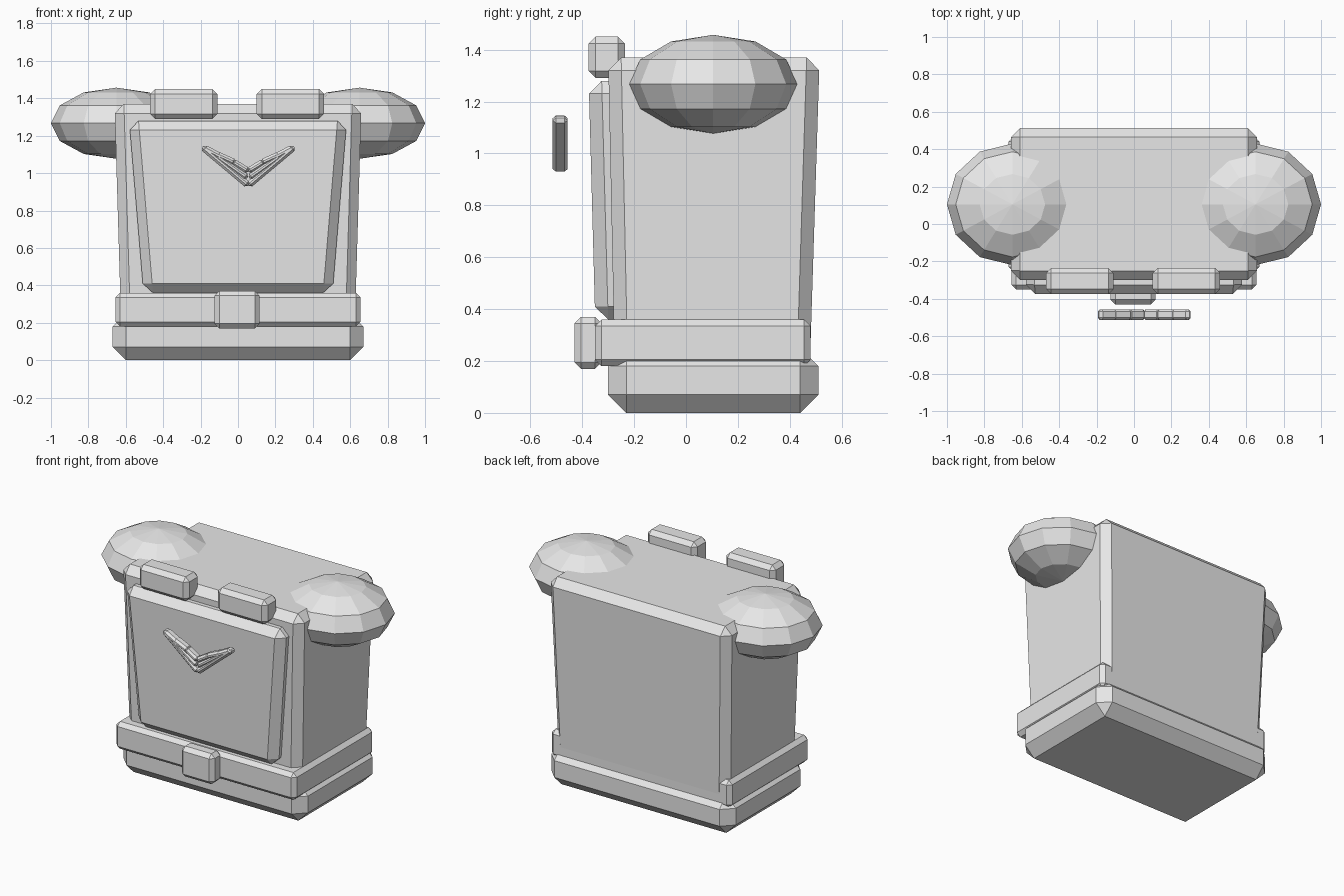
import bpy, bmesh, math
from mathutils import Vector

cube = bpy.data.objects.get("Cube")
if cube:
    bpy.data.objects.remove(cube, do_unlink=True)

grey = bpy.data.materials.new("light grey")
grey.use_nodes = True
grey.diffuse_color = (0.8, 0.8, 0.8, 1)
grey.node_tree.nodes["Principled BSDF"].inputs["Base Color"].default_value = (0.8, 0.8, 0.8, 1)


def finish(name, bm):
    bmesh.ops.recalc_face_normals(bm, faces=bm.faces)
    mesh = bpy.data.meshes.new(name)
    bm.to_mesh(mesh)
    bm.free()
    mesh.materials.append(grey)
    obj = bpy.data.objects.new(name, mesh)
    bpy.context.collection.objects.link(obj)
    return obj


def block(name, z0, z1, low, high, bevel):
    """Chamfered block between two rectangles (x0, x1, y0, y1)."""
    bm = bmesh.new()
    rings = []
    for z, (x0, x1, y0, y1) in ((z0, low), (z1, high)):
        rings.append([bm.verts.new((x, y, z)) for x, y in
                      ((x0, y0), (x1, y0), (x1, y1), (x0, y1))])
    a, b = rings
    bm.faces.new(a)
    bm.faces.new(b)
    for i in range(4):
        j = (i + 1) % 4
        bm.faces.new((a[i], a[j], b[j], b[i]))
    bmesh.ops.recalc_face_normals(bm, faces=bm.faces)
    bmesh.ops.bevel(bm, geom=bm.edges[:], offset=bevel, segments=1,
                    profile=0.5, affect='EDGES', clamp_overlap=True)
    return finish(name, bm)


def straight(name, z0, z1, rect, bevel):
    return block(name, z0, z1, rect, rect, bevel)


def bar(name, start, end, width, depth, y):
    """Chamfered bar lying in the front plane."""
    p, q = Vector((start[0], y, start[1])), Vector((end[0], y, end[1]))
    d = q - p
    h = d.length / 2
    obj = straight(name, -width / 2, width / 2,
                   (-h, h, -depth / 2, depth / 2), 0.013)
    obj.location = (p + q) / 2
    obj.rotation_euler = (0, -math.atan2(d.z, d.x), 0)


# Torso, chest plate and waist
block("body", 0.2, 1.37, (-0.625, 0.625, -0.275, 0.478),
      (-0.66, 0.66, -0.30, 0.515), 0.05)
block("chest_plate", 0.36, 1.28, (-0.505, 0.505, -0.35, -0.21),
      (-0.582, 0.582, -0.375, -0.235), 0.05)
straight("base", 0, 0.25, (-0.67, 0.67, -0.30, 0.51), 0.07)
straight("belt", 0.18, 0.36, (-0.655, 0.655, -0.35, 0.48), 0.025)
straight("buckle", 0.17, 0.37, (-0.125, 0.115, -0.43, -0.325), 0.025)

# Strap blocks and shoulder pads on both sides
for side, s in (("left", 1), ("right", -1)):
    cx = 0.285 * s - 0.005
    straight(side + "_strap_block", 1.29, 1.45,
             (cx - 0.18, cx + 0.18, -0.375, -0.235), 0.027)
    bm = bmesh.new()
    bmesh.ops.create_uvsphere(bm, u_segments=12, v_segments=6, radius=1)
    bmesh.ops.scale(bm, vec=(0.35, 0.325, 0.19), verts=bm.verts)
    bmesh.ops.translate(bm, vec=(0.65 * s, 0.105, 1.267), verts=bm.verts)
    finish(side + "_shoulder_pad", bm)

# Winged badge floating in front of the chest
feathers = [((0.0, 0.935), (0.245, 1.14)), ((0.005, 0.975), (0.17, 1.092)),
            ((0.0, 1.01), (0.085, 1.062)), ((0.14, 1.083), (0.24, 1.137)),
            ((0.07, 1.055), (0.17, 1.10))]
for side, s in (("left", 1), ("right", -1)):
    for i, (p, q) in enumerate(feathers):
        bar(f"{side}_badge_feather_{i + 1}", (0.055 + s * p[0], p[1]),
            (0.055 + s * q[0], q[1]), 0.036, 0.058, -0.485)
